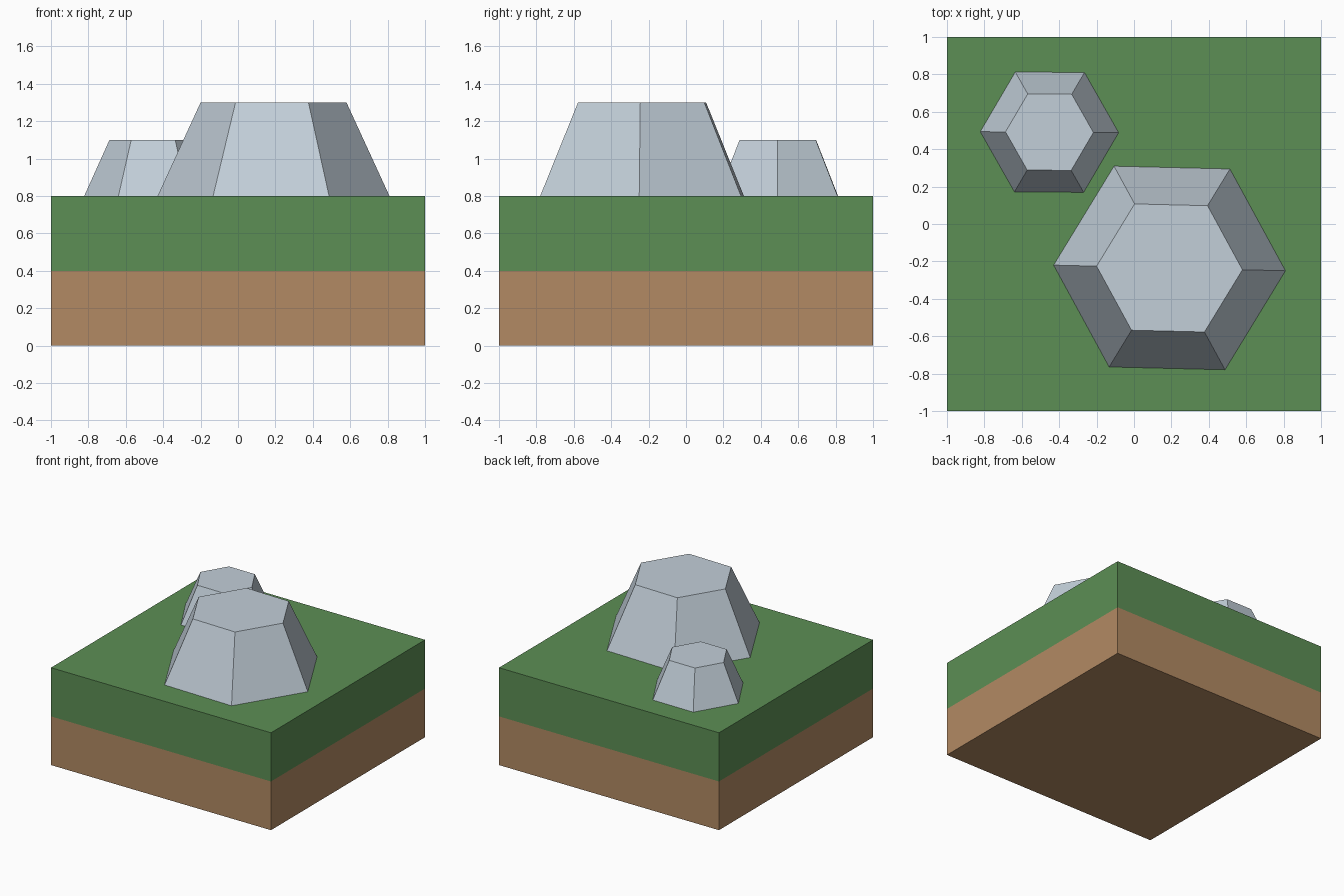
import bpy, bmesh
from math import cos, sin, radians, tau

if "Cube" in bpy.data.objects:
    bpy.data.objects.remove(bpy.data.objects["Cube"])


def material(name, rgb):
    mat = bpy.data.materials.new(name)
    mat.diffuse_color = (*rgb, 1)
    mat.use_nodes = True
    mat.node_tree.nodes["Principled BSDF"].inputs["Base Color"].default_value = mat.diffuse_color
    return mat


def add_object(name, bm, materials):
    bmesh.ops.recalc_face_normals(bm, faces=bm.faces)
    mesh = bpy.data.meshes.new(name)
    bm.to_mesh(mesh)
    bm.free()
    for mat in materials:
        mesh.materials.append(mat)
    obj = bpy.data.objects.new(name, mesh)
    bpy.context.collection.objects.link(obj)
    return obj


def rock(name, x, y, base_r, top_r, top_z, turn, sides=6):
    """Tapered six-sided boulder standing on the grass."""
    bm = bmesh.new()
    rings = []
    for r, z in ((base_r, 0.8), (top_r, top_z)):
        angles = [radians(turn) + tau * i / sides for i in range(sides)]
        rings.append([bm.verts.new((x + r * cos(a), y + r * sin(a), z)) for a in angles])
    low, high = rings
    bm.faces.new(low[::-1])
    bm.faces.new(high)
    for i in range(sides):
        j = (i + 1) % sides
        bm.faces.new((low[i], low[j], high[j], high[i]))
    return add_object(name, bm, [stone])


grass = material("grass", (0.107, 0.274, 0.09))
dirt = material("dirt", (0.448, 0.254, 0.125))
stone = material("stone", (0.54, 0.62, 0.69))

# Ground block: dirt below, grass above, split halfway up
bm = bmesh.new()
bmesh.ops.create_cube(bm, size=2)
for v in bm.verts:
    v.co.z = 0.8 if v.co.z > 0 else 0
bmesh.ops.bisect_plane(bm, geom=bm.verts[:] + bm.edges[:] + bm.faces[:],
                       plane_co=(0, 0, 0.4), plane_no=(0, 0, 1))
for f in bm.faces:
    f.material_index = 0 if f.calc_center_median().z > 0.4 else 1
add_object("ground_block", bm, [grass, dirt])

# Rocks
rock("large_rock", 0.19, -0.235, 0.62, 0.39, 1.3, -1.4)
rock("small_rock", -0.452, 0.491, 0.37, 0.235, 1.1, -0.4)
